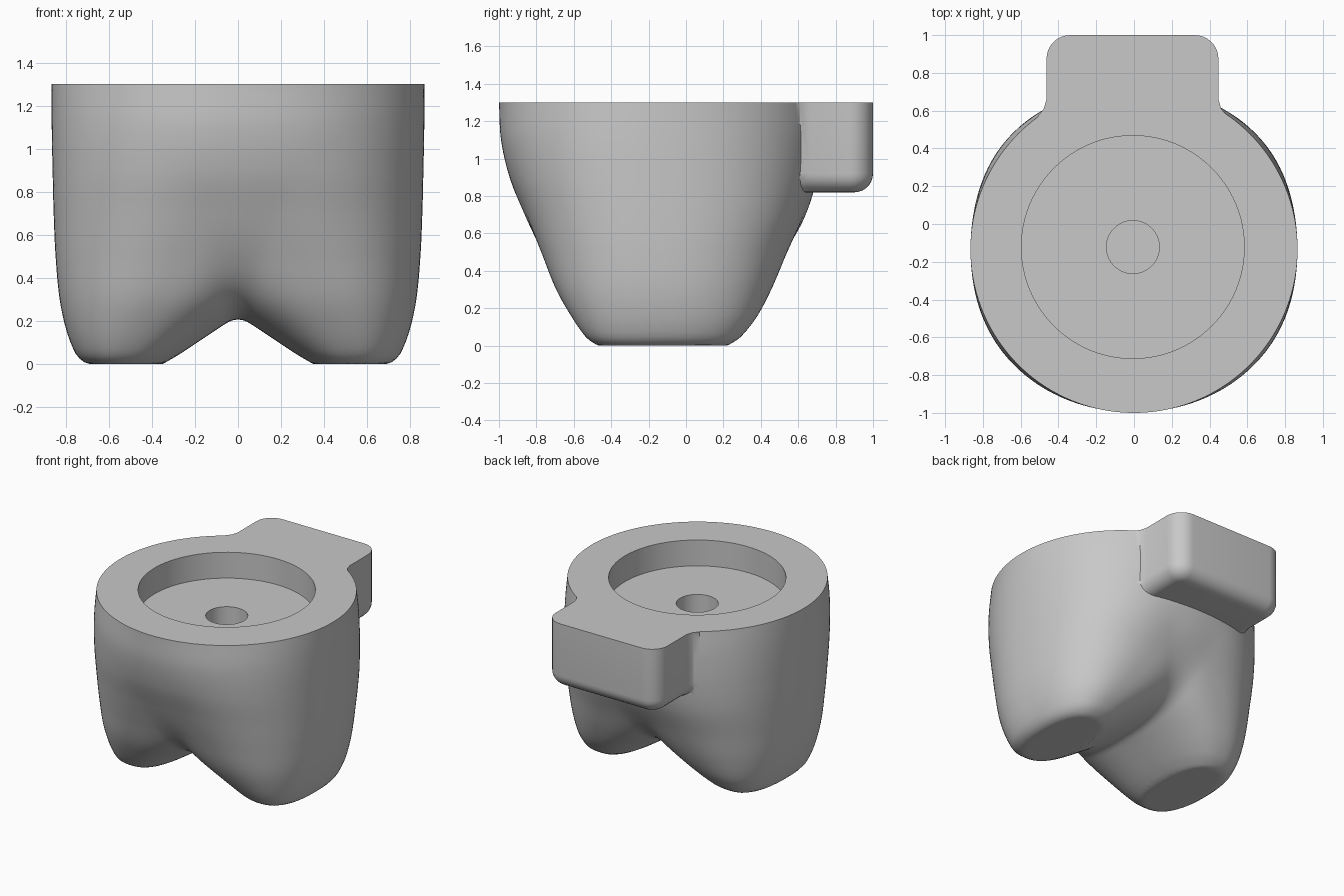
import bpy, bmesh, math

if "Cube" in bpy.data.objects:
    bpy.data.objects.remove(bpy.data.objects["Cube"])

TOP, CY = 1.30, -0.134

# Leg cross-sections from foot to rim: height, outer x, inner x, front depth, back depth
LEG = [(0, .70, .35, .335, .355), (.02, .73, .315, .37, .39), (.05, .755, .265, .405, .43),
       (.15, .795, .115, .475, .51), (.3, .828, -.11, .56, .59), (.5, .847, -.35, .64, .675),
       (.7, .856, -.57, .72, .765), (.9, .861, -.75, .80, .825),
       (1.1, .865, -.84, .85, .855), (TOP, .866, -.866, .866, .866)]


def slope(i, c):
    a, b = LEG[max(i - 1, 0)], LEG[min(i + 1, len(LEG) - 1)]
    return (b[c] - a[c]) / (b[0] - a[0])


def section(z):
    """Smoothly interpolated leg section at height z."""
    z = min(max(z, 0), TOP)
    i = next(n for n in range(len(LEG) - 1) if z <= LEG[n + 1][0])
    p, q = LEG[i], LEG[i + 1]
    h = q[0] - p[0]
    t = (z - p[0]) / h
    s = t * t * (3 - 2 * t)
    return [p[c] + (q[c] - p[c]) * s
            + h * t * (1 - t) * ((1 - t) * slope(i, c) - t * slope(i + 1, c))
            for c in (1, 2, 3, 4)]


def outside(x, y, z):
    """Positive outside the two softly blended legs, squarer lower down."""
    if z < 0:
        return 1
    out, inn, front, back = section(z)
    cx, ax = (out + inn) / 2, (out - inn) / 2
    ay = back if y > 0 else front
    n = 2 + .4 * (1 - (z / TOP) ** 3)
    d = [((abs(x - s * cx) / ax) ** n + (abs(y) / ay) ** n) ** (1 / n) - 1 for s in (1, -1)]
    d = [v * min(ax, ay) for v in d]
    k = max(0.13 * (1 - z / TOP), 1e-4)
    h = max(k - abs(d[0] - d[1]), 0) / k
    return min(d) - h * h * k / 4


def surface_point(yaw, pitch):
    """Where a ray from the centre of the rim leaves the body."""
    dx, dy = math.cos(yaw) * math.cos(pitch), math.sin(yaw) * math.cos(pitch)
    dz = -math.sin(pitch)
    lo, hi = 0, 2
    for _ in range(22):
        t = (lo + hi) / 2
        if outside(dx * t, dy * t, TOP + dz * t) > 0:
            hi = t
        else:
            lo = t
    return dx * lo, CY + dy * lo, TOP + dz * lo


def loft(name, rings, tip=None):
    """Closed solid through stacked rings, ending in a cap or a point."""
    bm = bmesh.new()
    rows = [[bm.verts.new(p) for p in r] for r in rings]
    n = len(rows[0])
    for a, b in zip(rows, rows[1:]):
        for i in range(n):
            j = (i + 1) % n
            bm.faces.new((a[i], a[j], b[j], b[i]))
    bm.faces.new(rows[0])
    if tip:
        v = bm.verts.new(tip)
        for i in range(n):
            bm.faces.new((rows[-1][i], rows[-1][(i + 1) % n], v))
    else:
        bm.faces.new(rows[-1])
    bmesh.ops.recalc_face_normals(bm, faces=bm.faces)
    mesh = bpy.data.meshes.new(name)
    bm.to_mesh(mesh)
    bm.free()
    obj = bpy.data.objects.new(name, mesh)
    bpy.context.collection.objects.link(obj)
    return obj


def combine(target, other, operation):
    mod = target.modifiers.new(operation, "BOOLEAN")
    mod.object, mod.operation, mod.solver = other, operation, "EXACT"
    bpy.context.view_layer.objects.active = target
    bpy.ops.object.modifier_apply(modifier=mod.name)
    bpy.data.objects.remove(other)


# Body: round rim flowing down into two feet
SEG, ROWS = 160, 84
rings = [[surface_point(math.tau * i / SEG, math.pi / 2 * r / ROWS) for i in range(SEG)]
         for r in range(ROWS)]
body = loft("two_footed_body", rings, surface_point(0, math.pi / 2))


# Back tab: rounded block with a small flare where it meets the body
def tab_ring(z, inset):
    w, end, r = .455 - inset, 1 - inset, .125 - inset
    half = [(w + .045, .3), (w + .045, .572), (w + .015, .61), (w, .66)]
    for i in range(9):
        a = math.pi / 2 * i / 8
        half.append((w - r + r * math.cos(a), end - r + r * math.sin(a)))
    outline = half + [(-x, y) for x, y in reversed(half)]
    return [(x - .008, y, z) for x, y in outline]


R = .10
steps = [math.pi / 2 * i / 7 for i in range(8)]
tab = loft("back_tab", [tab_ring(TOP, 0)]
           + [tab_ring(.82 + R * (1 - math.sin(a)), R * (1 - math.cos(a))) for a in steps])
combine(body, tab, "UNION")

# Round recess and central blind hole in the top
for radius, floor in ((.59, TOP - .19), (.14, .75)):
    bpy.ops.mesh.primitive_cylinder_add(vertices=96, radius=radius, depth=2,
                                        location=(-.006, -.122, floor + 1))
    combine(body, bpy.context.object, "DIFFERENCE")

# Plain grey finish
grey = bpy.data.materials.new("plain_grey")
grey.use_nodes = True
colour = (.58, .58, .58, 1)
grey.diffuse_color = colour
grey.node_tree.nodes["Principled BSDF"].inputs["Base Color"].default_value = colour
body.data.materials.clear()
body.data.materials.append(grey)
for poly in body.data.polygons:
    poly.material_index = 0

bpy.ops.object.select_all(action="DESELECT")
body.select_set(True)
bpy.context.view_layer.objects.active = body
bpy.ops.object.shade_smooth_by_angle(angle=math.radians(40))
